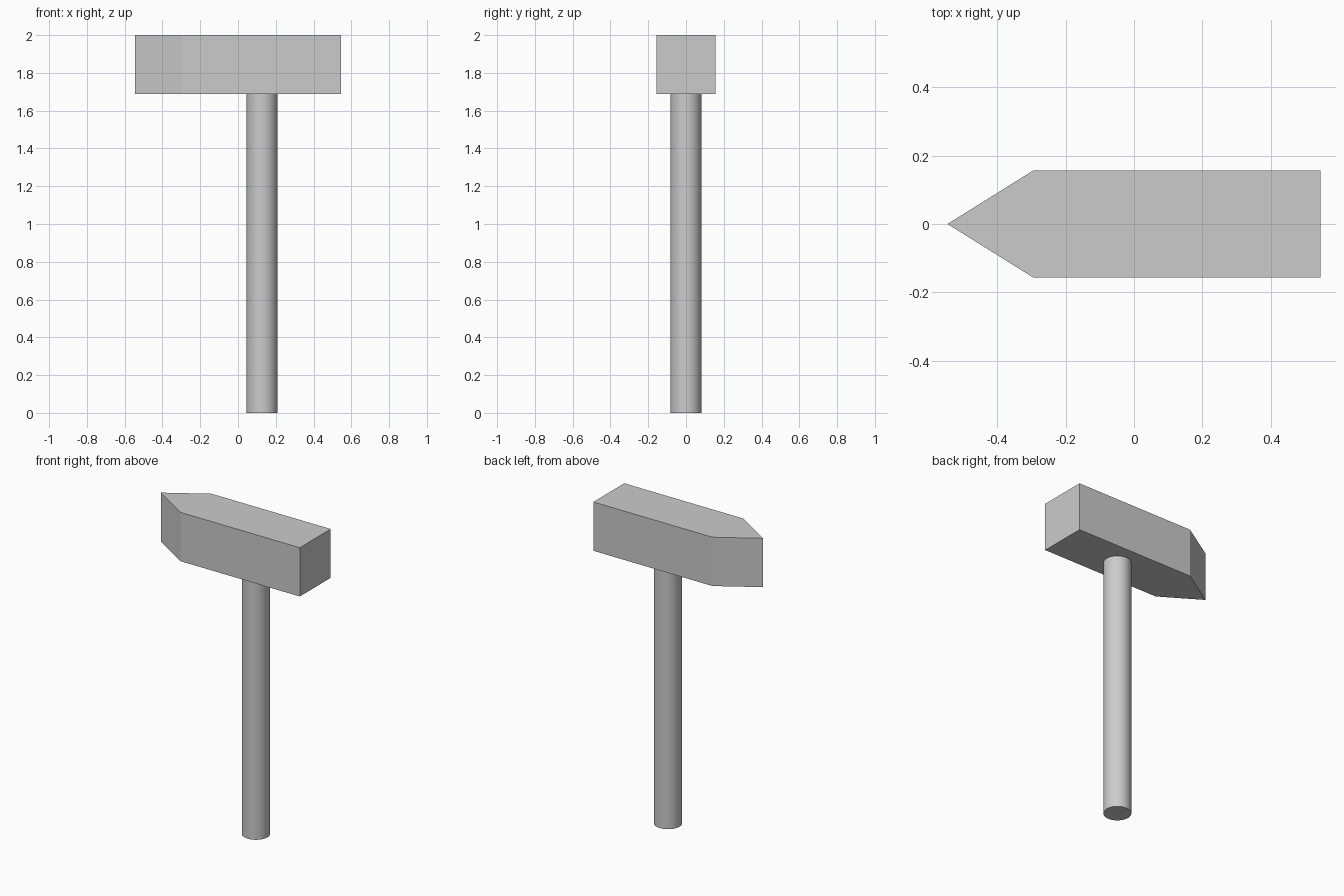
import bpy, bmesh, math

if "Cube" in bpy.data.objects:
    bpy.data.objects.remove(bpy.data.objects["Cube"])

HEAD_BOTTOM, TOP = 1.688, 2.0
HALF_L, HALF_W, TAPER_X = 0.546, 0.156, -0.296
HANDLE_X, HANDLE_R = 0.127, 0.082

# Hammer head: wedge-ended outline extruded upwards
outline = [(-HALF_L, 0), (TAPER_X, -HALF_W), (HALF_L, -HALF_W),
           (HALF_L, HALF_W), (TAPER_X, HALF_W)]
bm = bmesh.new()
base = bm.faces.new([bm.verts.new((x, y, HEAD_BOTTOM)) for x, y in outline])
ext = bmesh.ops.extrude_face_region(bm, geom=[base], use_keep_orig=True)
top_verts = [g for g in ext["geom"] if isinstance(g, bmesh.types.BMVert)]
bmesh.ops.translate(bm, verts=top_verts, vec=(0, 0, TOP - HEAD_BOTTOM))
bmesh.ops.recalc_face_normals(bm, faces=bm.faces)
mesh = bpy.data.meshes.new("hammer_head")
bm.to_mesh(mesh)
bm.free()
bpy.context.collection.objects.link(bpy.data.objects.new("hammer_head", mesh))

# Round handle, seated just inside the head
length = HEAD_BOTTOM + 0.005
bpy.ops.mesh.primitive_cylinder_add(vertices=48, radius=HANDLE_R, depth=length,
                                    location=(HANDLE_X, 0, length / 2))
bpy.context.object.name = "handle"
bpy.ops.object.shade_smooth_by_angle(angle=math.radians(30))
